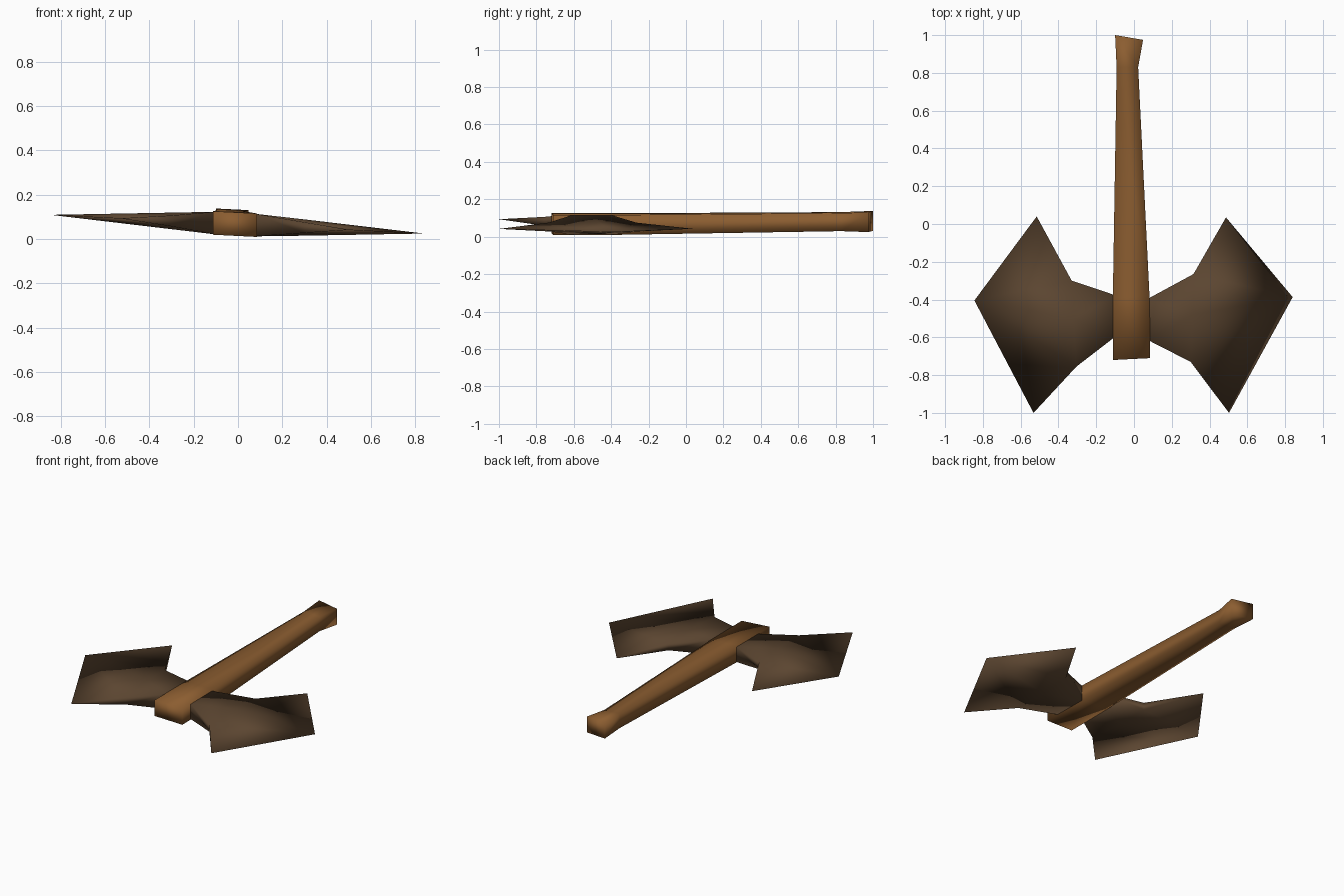
import bpy, bmesh

if "Cube" in bpy.data.objects:
    bpy.data.objects.remove(bpy.data.objects["Cube"])

TILT = 0.05  # slight roll of the whole axe about its handle


def mid_z(x):
    return 0.067 - TILT * x


def material(name, rgb):
    m = bpy.data.materials.new(name)
    m.diffuse_color = (*rgb, 1)
    m.use_nodes = True
    m.node_tree.nodes["Principled BSDF"].inputs["Base Color"].default_value = m.diffuse_color
    return m


wood = material("brown wood", (0.26, 0.11, 0.03))
metal = material("dark brown metal", (0.105, 0.06, 0.03))


def make_object(name, verts, faces, mat):
    bm = bmesh.new()
    vs = [bm.verts.new(v) for v in verts]
    for f in faces:
        bm.faces.new([vs[i] for i in f])
    bmesh.ops.recalc_face_normals(bm, faces=bm.faces)
    for f in bm.faces:
        f.smooth = True
    me = bpy.data.meshes.new(name)
    bm.to_mesh(me)
    bm.free()
    me.materials.append(mat)
    ob = bpy.data.objects.new(name, me)
    bpy.context.collection.objects.link(ob)
    return ob


# Handle: tapered square bar with a flared, slanted butt
# each section: y left, y right, x left, x right, half height, lift
sections = [
    (-0.72, -0.71, -0.112, 0.086, 0.053, 0.0),
    (-0.39, -0.38, -0.112, 0.082, 0.053, 0.0),
    (0.83, 0.83, -0.092, 0.022, 0.048, 0.012),
    (1.00, 0.975, -0.100, 0.048, 0.053, 0.013),
]
verts, faces = [], []
for yl, yr, xl, xr, h, lift in sections:
    for x, y, s in ((xl, yl, -1), (xr, yr, -1), (xr, yr, 1), (xl, yl, 1)):
        verts.append((x, y, mid_z(x) + lift + s * h))
for k in range(len(sections) - 1):
    for i in range(4):
        j = (i + 1) % 4
        faces.append((4 * k + i, 4 * k + j, 4 * k + 4 + j, 4 * k + 4 + i))
n = len(verts)
faces += [(3, 2, 1, 0), (n - 4, n - 3, n - 2, n - 1)]
make_object("handle", verts, faces, wood)


# Blades: thick root, waist, then a flare down to a sharp cutting edge
def blade(name, waist, rim):
    (rb, rf, mb, mc, mf) = waist
    half = (0.051, 0.051, 0.024, 0.036, 0.024)
    verts = [(x, y, mid_z(x) + s * h)
             for s in (1, -1) for (x, y), h in zip(waist, half)]
    verts += [(x, y, mid_z(x)) for x, y in rim]   # 10 back, 11 outer, 12 front
    faces = []
    for o in (0, 5):                               # upper and lower cheeks
        faces += [(o, o + 1, o + 3), (o, o + 3, o + 2), (o + 1, o + 4, o + 3),
                  (o + 2, o + 3, 11), (o + 3, o + 4, 11),
                  (o + 2, 11, 10), (o + 4, 12, 11)]
    faces += [(0, 2, 7, 5), (1, 6, 9, 4), (2, 10, 7), (4, 9, 12), (0, 5, 6, 1)]
    make_object(name, verts, faces, metal)


blade("left_blade",
      [(-0.10, -0.377), (-0.10, -0.597), (-0.33, -0.30), (-0.32, -0.50), (-0.305, -0.755)],
      [(-0.515, 0.04), (-0.845, -0.405), (-0.532, -1.0)])
blade("right_blade",
      [(0.075, -0.395), (0.075, -0.615), (0.315, -0.265), (0.31, -0.48), (0.30, -0.73)],
      [(0.487, 0.035), (0.84, -0.387), (0.503, -1.0)])
